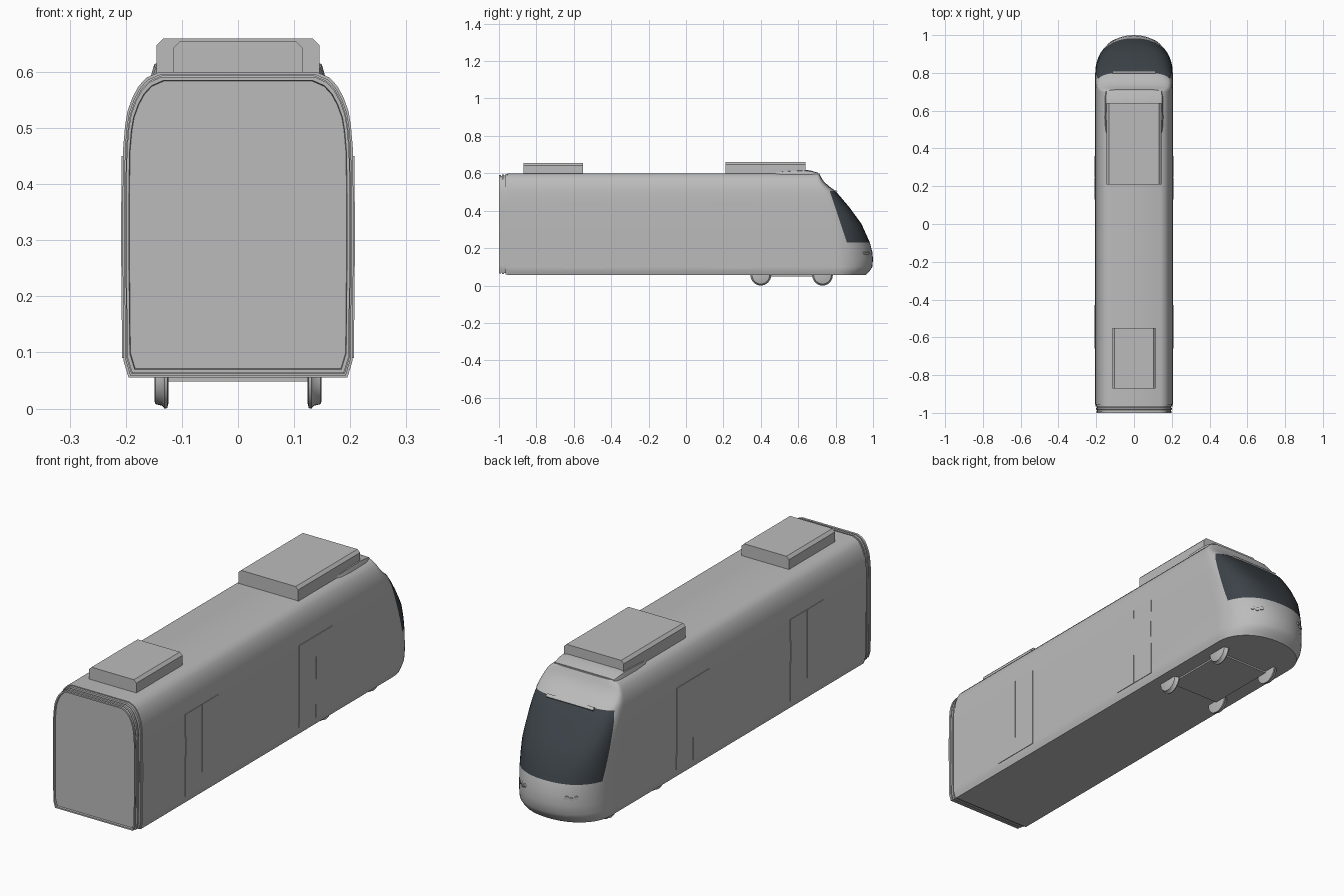
import bpy, bmesh, math
from mathutils import Matrix

if "Cube" in bpy.data.objects:
    bpy.data.objects.remove(bpy.data.objects["Cube"])


def material(name, rgb):
    m = bpy.data.materials.new(name)
    m.use_nodes = True
    m.diffuse_color = (*rgb, 1)
    m.node_tree.nodes["Principled BSDF"].inputs["Base Color"].default_value = (*rgb, 1)
    return m


GREY = material("light grey", (0.5, 0.5, 0.5))
GLASS = material("dark glass", (0.045, 0.055, 0.065))


def finish(bm, name, angle=35):
    bmesh.ops.recalc_face_normals(bm, faces=bm.faces)
    mesh = bpy.data.meshes.new(name)
    bm.to_mesh(mesh)
    bm.free()
    ob = bpy.data.objects.new(name, mesh)
    bpy.context.collection.objects.link(ob)
    mesh.materials.append(GREY)
    mesh.materials.append(GLASS)
    bpy.ops.object.select_all(action="DESELECT")
    ob.select_set(True)
    bpy.context.view_layer.objects.active = ob
    bpy.ops.object.shade_smooth_by_angle(angle=math.radians(angle))
    return ob


def interp(points, z):
    for (a, va), (b, vb) in zip(points, points[1:]):
        if z <= b:
            return va + (vb - va) * max(0, (z - a) / (b - a))
    return points[-1][1]


def loft(bm, rings, closed=True, caps=True):
    """Skin equal-length rings of points; returns rows of faces."""
    vs = [[bm.verts.new(p) for p in r] for r in rings]
    n = len(vs[0])
    rows = []
    for a, b in zip(vs, vs[1:]):
        rows.append([bm.faces.new((a[i], a[(i + 1) % n], b[(i + 1) % n], b[i]))
                     for i in range(n if closed else n - 1)])
    if caps:
        bm.faces.new(vs[0])
        bm.faces.new(vs[-1])
    return rows


# Half-width, nose tip, nose start and squareness over height
WIDTH = [(.055, .195), (.085, .204), (.3, .206), (.46, .205), (.5, .202),
         (.53, .197), (.555, .188), (.575, .177), (.59, .163), (.6, .14)]
TIP = [(.055, .96), (.08, .985), (.1, .996), (.14, 1), (.18, .996), (.23, .983),
       (.33, .938), (.42, .872), (.505, .8), (.53, .765), (.555, .738), (.575, .725), (.6, .712)]
START = [(.2, .8), (.5, .7), (.6, .69)]
SQUARE = [(.2, 2.1), (.5, 4), (.6, 5)]
LEVELS = [.055, .07, .085, .1, .14, .18, .23, .28, .33, .375, .42, .465, .505,
          .53, .555, .575, .59, .6]
REAR = -.955
MID, SIDE = 16, 6


def nose_y(x, z):
    y0, n = interp(START, z), interp(SQUARE, z)
    f = min(1, abs(x) / interp(WIDTH, z))
    return y0 + (interp(TIP, z) - y0) * (1 - f ** n) ** (1 / n)


def outline(z):
    w, y0, n = interp(WIDTH, z), interp(START, z), interp(SQUARE, z)
    depth = interp(TIP, z) - y0
    # windscreen pillar position along the nose curve
    p = min(.7, max(.32, (.77 + (.5 - z) / 3 - y0) / depth))
    half = [(w, REAR)]
    for i in range(SIDE):
        s = p * i / SIDE
        half.append((w * (1 - s ** n) ** (1 / n), y0 + depth * s))
    xe = w * (1 - p ** n) ** (1 / n)
    front = []
    for i in range(MID + 1):
        x = xe * math.sin(math.pi / 2 * (1 - 2 * i / MID))
        front.append((x, nose_y(x, z)))
    pts = half + front + [(-x, y) for x, y in reversed(half)]
    return [(x, y, z) for x, y in pts]


# Car body with the windscreen as part of the nose skin
bm = bmesh.new()
rows = loft(bm, [outline(z) for z in LEVELS])
for z, row in zip(LEVELS, rows):
    if .22 < z < .5:
        for f in row[SIDE + 1:SIDE + 1 + MID]:
            f.material_index = 1
finish(bm, "car_body")

# Ribbed gangway frame with recessed end panel
bm = bmesh.new()
CENTRE = .33
section = [(interp(WIDTH, z), z) for z in LEVELS]
section += [(-x, z) for x, z in reversed(section)]
steps = [(-.95, .985), (-.965, .985), (-.966, .955), (-.972, .955), (-.973, .975), (-.983, .975),
         (-.984, .95), (-.989, .95), (-.99, .968), (-1, .968), (-1, .945), (-.992, .94)]
loft(bm, [[(x * s, y, CENTRE + (z - CENTRE) * s) for x, z in section] for y, s in steps])
finish(bm, "gangway_frame", 30)


# Roof equipment pods with chamfered edges
def pod(name, half, y0, y1, top):
    c = .012
    prof = [(half, .595), (half, top - c), (half - c, top)]
    prof += [(-x, z) for x, z in reversed(prof)]
    bm = bmesh.new()
    loft(bm, [[(x, y, z) for x, z in prof] for y in (y0, y1)])
    finish(bm, name, 20)


pod("front_roof_pod", .145, .21, .64, .66)
pod("rear_roof_pod", .115, -.87, -.55, .655)

# Low fairing blending the front pod into the roof
bm = bmesh.new()
rings = []
for y, h, w in [(.44, .001, .14), (.5, .01, .153), (.56, .016, .156), (.63, .02, .155),
                (.67, .014, .155), (.705, .003, .15)]:
    rings.append([(w, y, .59), (w - .006, y, .6 + h * .7), (w - .03, y, .6 + h),
                  (.03 - w, y, .6 + h), (.006 - w, y, .6 + h * .7), (-w, y, .59)])
loft(bm, rings)
finish(bm, "roof_fairing", 40)


# Sliding door leaves: thin plates following the wall
def door_leaf(name, side, y0, y1):
    bm = bmesh.new()
    zs = [.09 + .36 * i / 6 for i in range(7)]
    prof = [(interp(WIDTH, z) + .0025, z) for z in zs]
    prof += [(interp(WIDTH, z) - .003, z) for z in reversed(zs)]
    loft(bm, [[(side * x, y, z) for x, z in prof] for y in (y0, y1)])
    finish(bm, name)


for side, label in ((1, "left"), (-1, "right")):
    for where, centre in (("front", .245), ("rear", -.545)):
        door_leaf(f"{label}_{where}_door_leaf_a", side, centre - .115, centre - .001)
        door_leaf(f"{label}_{where}_door_leaf_b", side, centre + .001, centre + .115)

    # Wheels: slim tapered discs
    for where, y in (("front", .73), ("rear", .4)):
        bm = bmesh.new()
        rings = []
        for x, r in [(.124, .045), (.126, .054), (.131, .055), (.135, .05), (.147, .047), (.149, .042)]:
            rings.append([(side * x, y + r * math.cos(a), .055 + r * math.sin(a))
                          for a in (math.tau * i / 32 for i in range(32))])
        loft(bm, rings)
        finish(bm, f"{label}_{where}_wheel", 40)

    # Headlamp cluster
    bm = bmesh.new()
    for x, z in ((.102, .175), (.118, .17), (.134, .175)):
        y = nose_y(x, z)
        m = (Matrix.Translation((side * x, y, z))
             @ Matrix.Rotation(-side * math.atan2(x, y - .8), 4, "Z")
             @ Matrix.Rotation(math.pi / 2, 4, "X"))
        bmesh.ops.create_cone(bm, cap_ends=True, segments=16, radius1=.008,
                              radius2=.008, depth=.008, matrix=m)
    finish(bm, f"{label}_headlamps")


def box(name, size, loc, tilt=0):
    bm = bmesh.new()
    m = Matrix.Translation(loc) @ Matrix.Rotation(tilt, 4, "X") @ Matrix.Diagonal((*size, 1))
    bmesh.ops.create_cube(bm, size=1, matrix=m)
    finish(bm, name)


# Bogie cover below the floor and trim bar above the windscreen
box("bogie_cover", (.25, .33, .02), (0, .565, .058))
box("windscreen_trim", (.23, .014, .01), (0, .802, .502), math.radians(-40))
